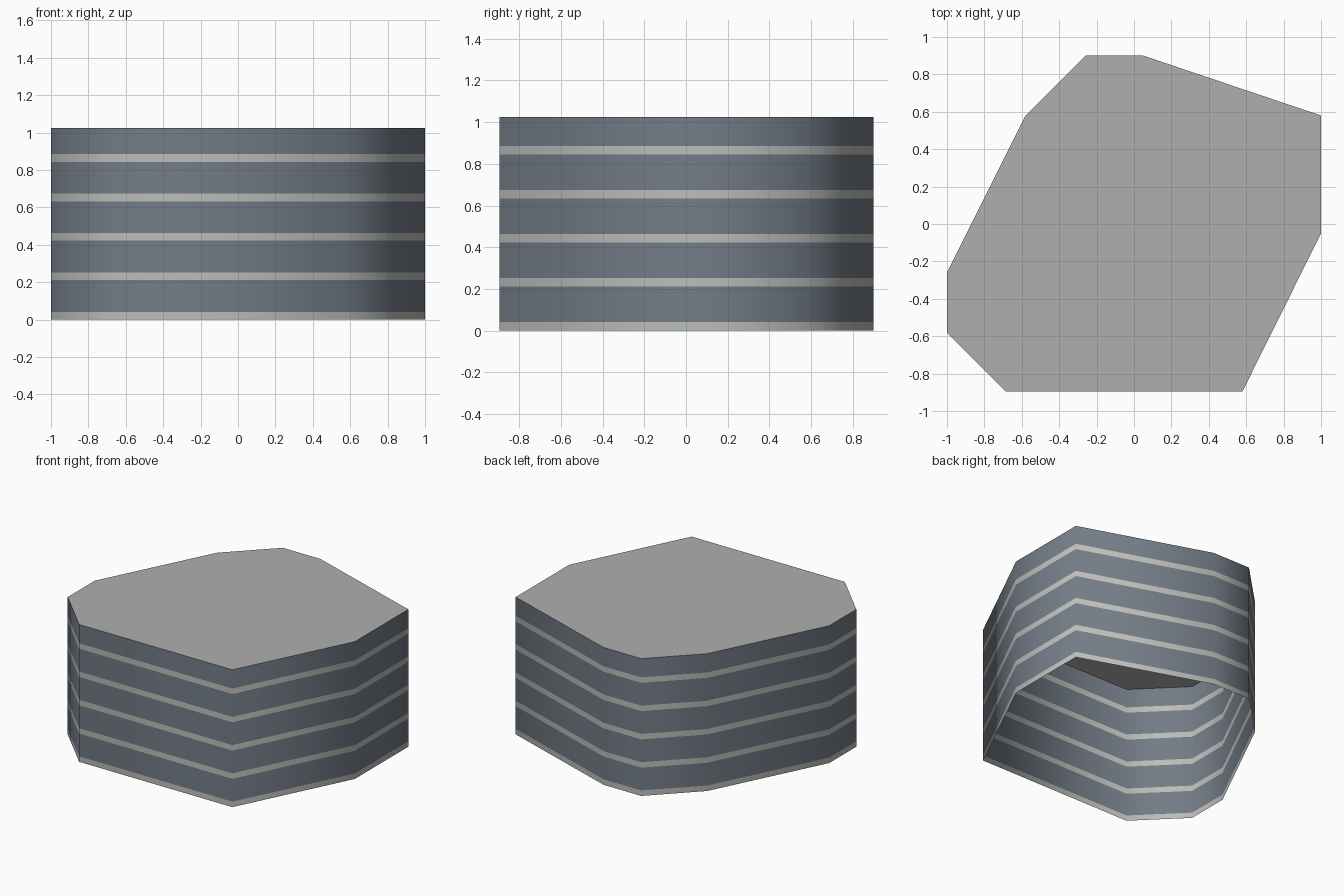
import bpy

if "Cube" in bpy.data.objects:
    bpy.data.objects.remove(bpy.data.objects["Cube"])

OUTLINE = [(-0.26, 0.90), (-0.58, 0.58), (-1.0, -0.26), (-1.0, -0.58), (-0.685, -0.895),
           (0.58, -0.895), (1.0, -0.05), (1.0, 0.58), (0.05, 0.90)]
HEIGHT = 1.025
FLOOR = 0.211    # height of one storey
BAND = 0.041     # height of the pale band at the foot of each storey


def material(name, colour):
    mat = bpy.data.materials.new(name)
    mat.diffuse_color = (*colour, 1.0)
    mat.use_nodes = True
    mat.node_tree.nodes["Principled BSDF"].inputs["Base Color"].default_value = mat.diffuse_color
    return mat


def build(name, verts, faces, mats):
    mesh = bpy.data.meshes.new(name)
    mesh.from_pydata(verts, [], faces)
    for mat in mats:
        mesh.materials.append(mat)
    obj = bpy.data.objects.new(name, mesh)
    bpy.context.collection.objects.link(obj)
    return obj


glass = material("slate_glass", (0.17, 0.20, 0.24))
concrete = material("pale_concrete", (0.50, 0.51, 0.49))
roofing = material("grey_roofing", (0.42, 0.43, 0.42))

# Walls: one open sheet, rows alternating band and window strip
levels = [z for i in range(5) for z in (i * FLOOR, i * FLOOR + BAND)] + [HEIGHT]
n = len(OUTLINE)
verts = [(x, y, z) for z in levels for x, y in OUTLINE]
faces = [(r * n + i, r * n + (i + 1) % n, (r + 1) * n + (i + 1) % n, (r + 1) * n + i)
         for r in range(len(levels) - 1) for i in range(n)]
walls = build("walls", verts, faces, [glass, concrete])
for p in walls.data.polygons:
    p.use_smooth = True
    p.material_index = 1 if (p.index // n) % 2 == 0 else 0

# Flat roof
build("roof", [(x, y, HEIGHT) for x, y in OUTLINE], [tuple(range(n))], [roofing])
